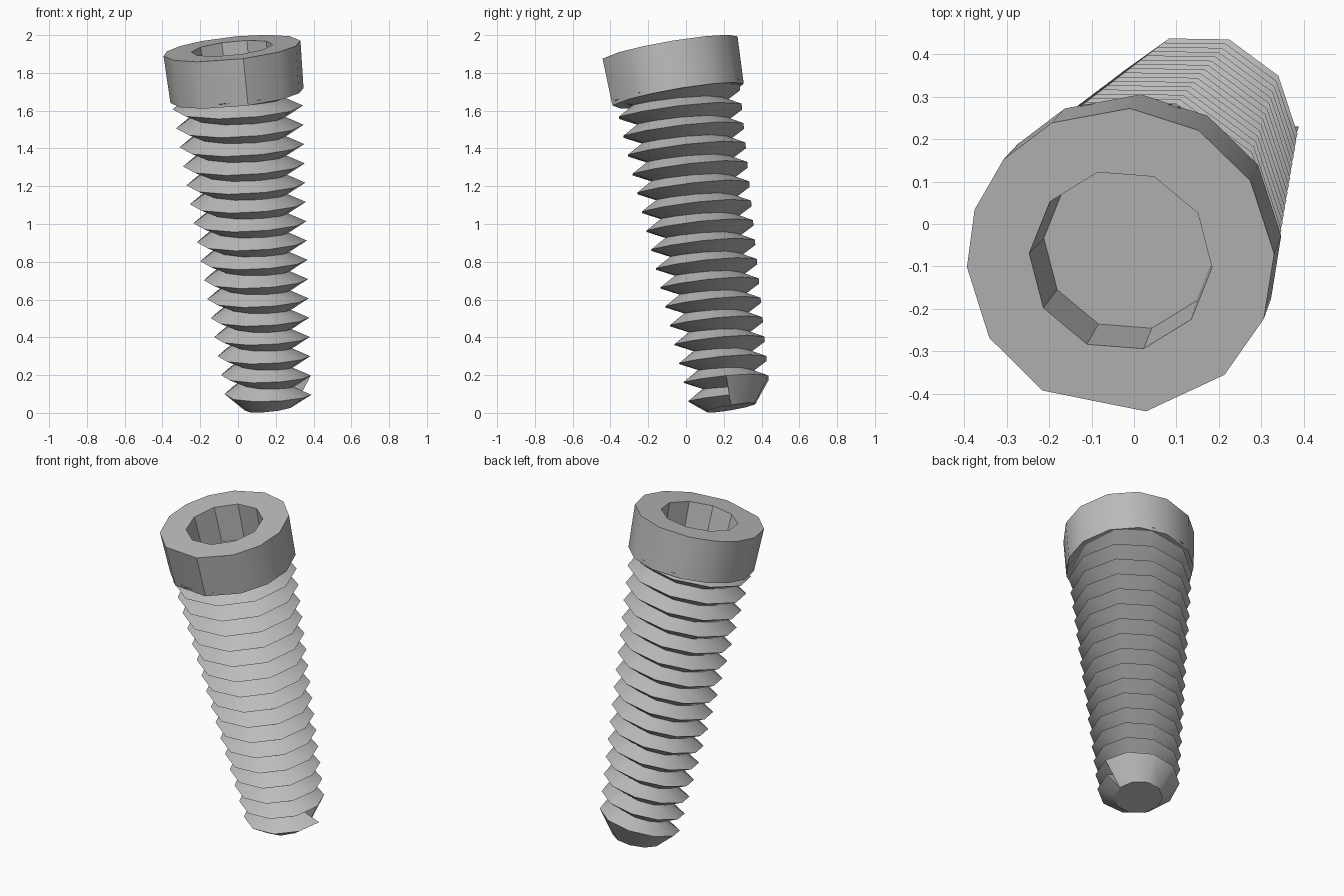
import bpy, bmesh
from math import sin, cos, radians, tau
from mathutils import Matrix, Vector

cube = bpy.data.objects.get("Cube")
if cube:
    bpy.data.objects.remove(cube)

steel = bpy.data.materials.new("grey_steel")
steel.use_nodes = True
grey = (0.5, 0.5, 0.5, 1)
steel.diffuse_color = grey
steel.node_tree.nodes["Principled BSDF"].inputs["Base Color"].default_value = grey

# The whole screw leans; heights below are measured along its centre line
lean = Vector((-0.105, -0.171, 1))
place = (Matrix.Translation((0.171, 0.244, 0))
         @ Vector((0, 0, 1)).rotation_difference(lean).to_matrix().to_4x4()
         @ Matrix.Diagonal((1, 1, lean.length, 1)))


def point(bm, radius, angle, z):
    return bm.verts.new((radius * cos(angle), radius * sin(angle), z))


def ring(bm, radius, angles, z):
    return [point(bm, radius, a, z) for a in angles]


def bridge(bm, a, b):
    n = len(a)
    for i in range(n):
        j = (i + 1) % n
        bm.faces.new((a[i], a[j], b[j], b[i]))


def finish(bm, name, smooth_angle):
    bmesh.ops.recalc_face_normals(bm, faces=bm.faces)
    bm.transform(place)
    mesh = bpy.data.meshes.new(name)
    bm.to_mesh(mesh)
    bm.free()
    mesh.materials.append(steel)
    obj = bpy.data.objects.new(name, mesh)
    bpy.context.collection.objects.link(obj)
    bpy.ops.object.select_all(action="DESELECT")
    obj.select_set(True)
    bpy.context.view_layer.objects.active = obj
    bpy.ops.object.shade_smooth_by_angle(angle=radians(smooth_angle))


# Head: uneven faceted drum with a round blind socket
HEAD_TOP, HEAD_BOTTOM, FLOOR = 1.93, 1.68, 1.715
bm = bmesh.new()
rim = [radians(a) for a in (-81, -48, -22, 3, 32, 59, 86, 116, 139, 161, 183, 211, 239)]
hole = [radians(-4 + 36 * i) for i in range(10)]
base = ring(bm, 0.355, rim, HEAD_BOTTOM)
top = ring(bm, 0.365, rim, HEAD_TOP)
mouth = ring(bm, 0.217, hole, HEAD_TOP)
floor = ring(bm, 0.205, hole, FLOOR)
bm.faces.new(base)
bm.faces.new(floor)
bridge(bm, base, top)
bridge(bm, mouth, floor)
loops = [bm.edges.get((r[i - 1], r[i])) for r in (top, mouth) for i in range(len(r))]
bmesh.ops.triangle_fill(bm, edges=loops, use_beauty=True, normal=(0, 0, 1))
finish(bm, "screw_head", 35)

# Shaft: tapered spiral thread running up into the head
SIDES, TURNS, PITCH, START = 10, 17, 0.1013, 0.0725
DEPTH, LIMIT = 0.095, 1.7
bm = bmesh.new()


def spiral(i, inset, offset):
    z = min(START + PITCH * (i / SIDES + offset), LIMIT)
    return point(bm, 0.221 + 0.0765 * z - inset, -tau * i / SIDES, z)


count = SIDES * TURNS
crest = [spiral(i, 0, 0) for i in range(count)]
root = {i: spiral(i, DEPTH, -0.5) for i in range(SIDES, count)}

# Blunt tip under the first turn
tip = ring(bm, 0.135, [-tau * i / SIDES for i in range(SIDES)], 0.028)
bm.faces.new(tip)
for i in range(SIDES):
    bm.faces.new((tip[i], tip[(i + 1) % SIDES], crest[i + 1], crest[i]))
bm.faces.new((tip[0], crest[0], root[SIDES]))
bm.faces.new((tip[0], root[SIDES], crest[SIDES]))

# Lower and upper flanks of every turn
for i in range(SIDES, count - 1):
    bm.faces.new((root[i], root[i + 1], crest[i + 1], crest[i]))
    low = i - SIDES
    bm.faces.new((crest[low], crest[low + 1], root[i + 1], root[i]))
finish(bm, "threaded_shaft", 30)
